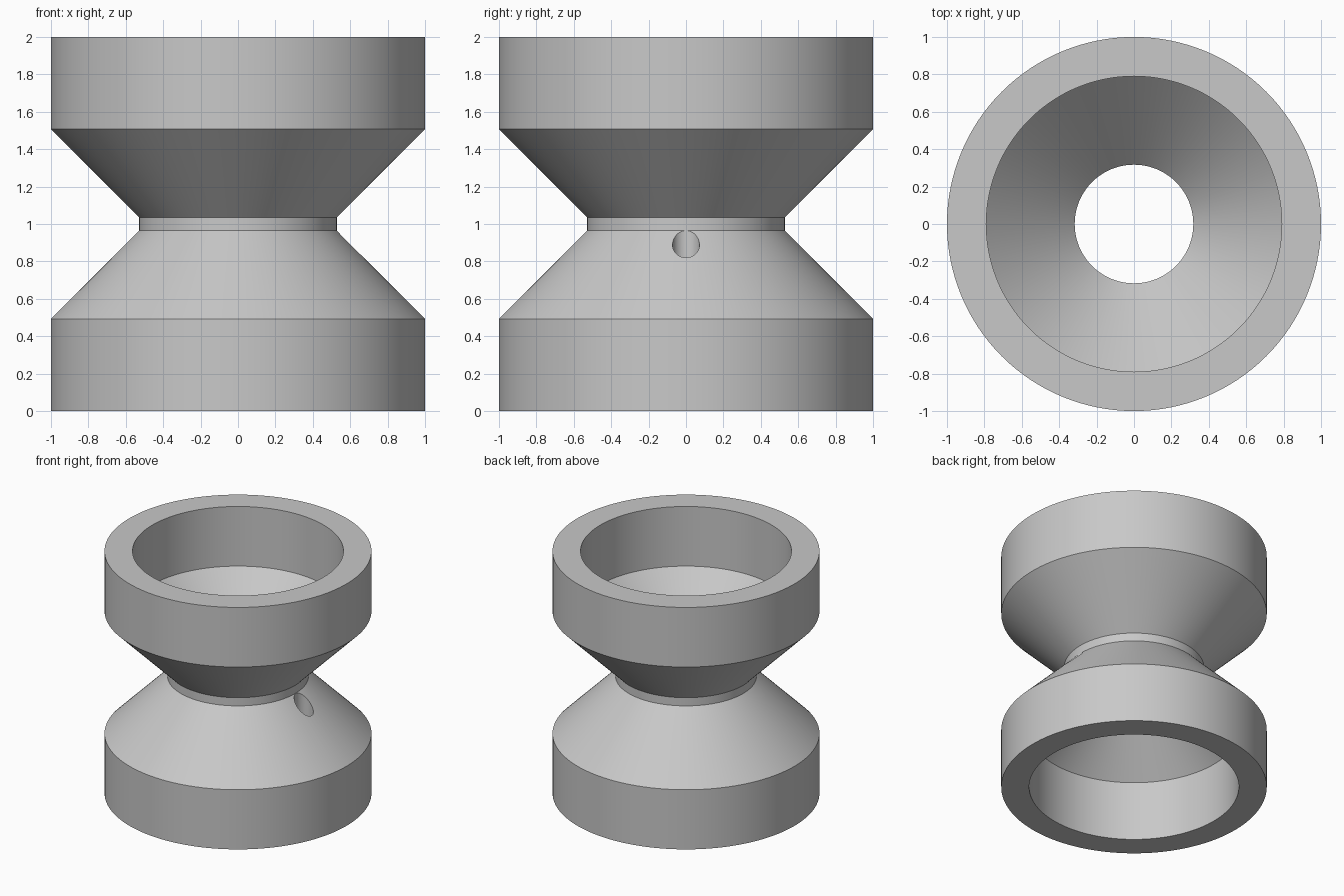
import bpy
import bmesh
import math

SEGMENTS = 128

cube = bpy.data.objects.get("Cube")
if cube:
    bpy.data.objects.remove(cube, do_unlink=True)

# Single grey finish
grey = bpy.data.materials.new("plain_grey")
grey.use_nodes = True
colour = (0.58, 0.58, 0.58, 1)
grey.diffuse_color = colour
grey.node_tree.nodes["Principled BSDF"].inputs["Base Color"].default_value = colour


def make_object(name, bm):
    bmesh.ops.recalc_face_normals(bm, faces=bm.faces)
    mesh = bpy.data.meshes.new(name)
    bm.to_mesh(mesh)
    bm.free()
    mesh.materials.append(grey)
    obj = bpy.data.objects.new(name, mesh)
    bpy.context.collection.objects.link(obj)
    return obj


def lathe(name, profile):
    """Revolve a closed (radius, height) loop about z."""
    bm = bmesh.new()
    rings = []
    for i in range(SEGMENTS):
        a = math.tau * i / SEGMENTS
        rings.append([bm.verts.new((r * math.cos(a), r * math.sin(a), z))
                      for r, z in profile])
    n = len(profile)
    for i, ring in enumerate(rings):
        following = rings[(i + 1) % SEGMENTS]
        for j in range(n):
            k = (j + 1) % n
            bm.faces.new((ring[j], following[j], following[k], ring[k]))
    return make_object(name, bm)


# Lower half of the wall, mirrored about mid height
outer = [(1.0, 0.0), (1.0, 0.493), (0.528, 0.966)]
inner = [(0.79, 0.0), (0.79, 0.493), (0.317, 0.966)]


def full_height(side):
    return side + [(r, 2 - z) for r, z in reversed(side)]


spool = lathe("spool_body", full_height(outer) + full_height(inner)[::-1])

# Upright pin hole through the lower cone, beside the neck
bm = bmesh.new()
bmesh.ops.create_cone(bm, cap_ends=True, segments=48,
                      radius1=0.072, radius2=0.072, depth=0.48)
bmesh.ops.translate(bm, verts=bm.verts, vec=(0.601, 0, 0.76))
cutter = make_object("pin_hole_cutter", bm)
cutter.hide_render = True

drill = spool.modifiers.new("pin_hole", 'BOOLEAN')
drill.operation = 'DIFFERENCE'
drill.solver = 'EXACT'
drill.object = cutter

# Apply the cut, then smooth the curved walls
bpy.ops.object.select_all(action='DESELECT')
spool.select_set(True)
bpy.context.view_layer.objects.active = spool
bpy.ops.object.modifier_apply(modifier=drill.name)
bpy.data.objects.remove(cutter, do_unlink=True)
bpy.ops.object.shade_smooth_by_angle(angle=math.radians(30))
